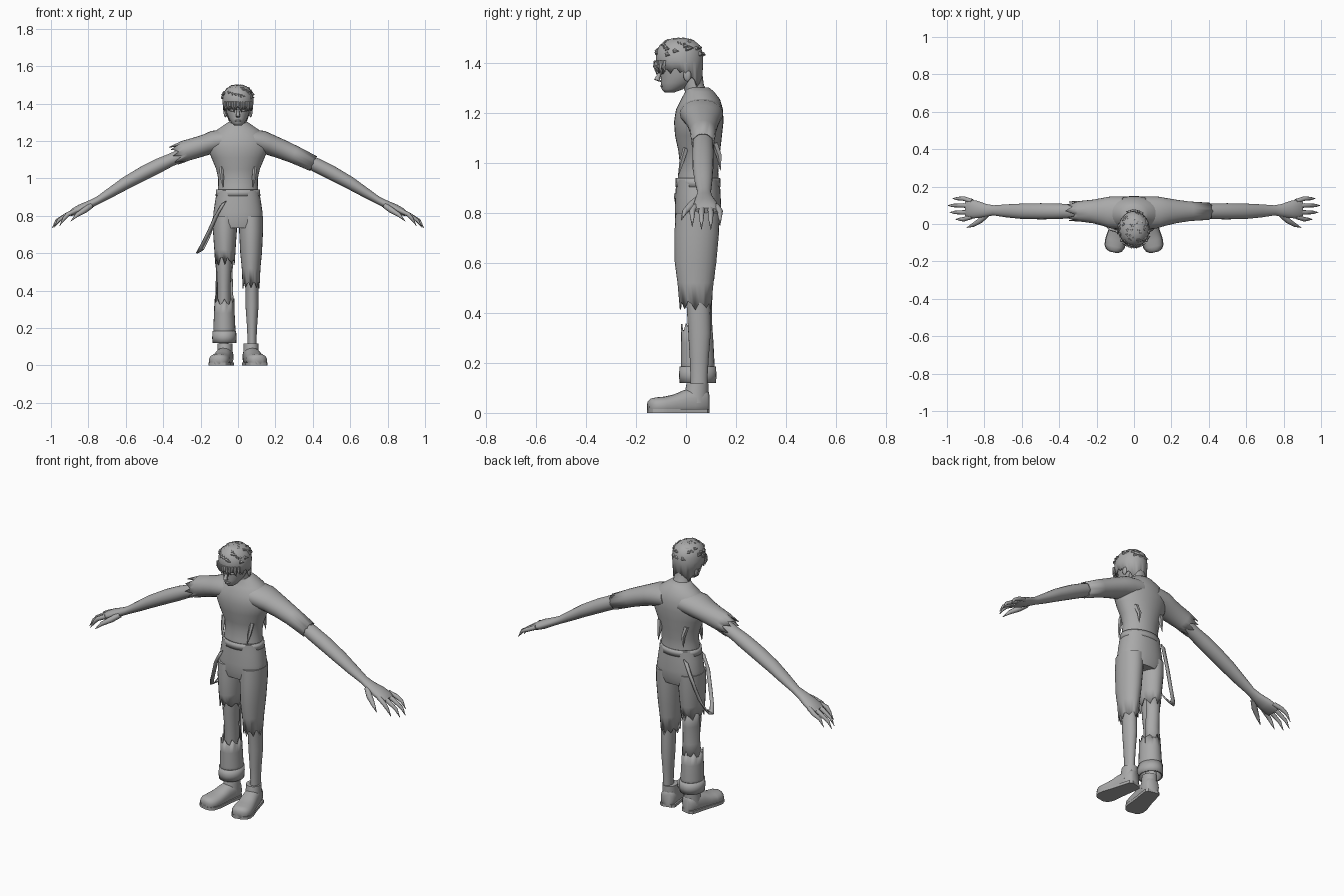
import bpy, math, random
from mathutils import Vector, Matrix

random.seed(4)
X, Y, Z = Vector((1, 0, 0)), Vector((0, 1, 0)), Vector((0, 0, 1))
grey = bpy.data.materials.new("plain_grey")
grey.diffuse_color = (0.4, 0.4, 0.4, 1)


def make(name, verts, faces, thick=0, angle=50):
    me = bpy.data.meshes.new(name)
    me.from_pydata(verts, [], faces)
    me.materials.append(grey)
    ob = bpy.data.objects.new(name, me)
    bpy.context.collection.objects.link(ob)
    bpy.ops.object.select_all(action='DESELECT')
    ob.select_set(True)
    bpy.context.view_layer.objects.active = ob
    bpy.ops.object.mode_set(mode='EDIT')
    bpy.ops.mesh.select_all(action='SELECT')
    bpy.ops.mesh.normals_make_consistent(inside=False)
    bpy.ops.object.mode_set(mode='OBJECT')
    if thick:
        m = ob.modifiers.new("cloth", 'SOLIDIFY')
        m.thickness = thick
    bpy.ops.object.shade_smooth_by_angle(angle=math.radians(angle))
    return ob


def loft(name, rings, u=X, v=Y, n=24, jag=0, caps=(True, True), thick=0, power=1.0, shape=None):
    """Rings are (centre, radius along u, radius along v); jag tears the last ring."""
    axis = (Vector(rings[-1][0]) - Vector(rings[0][0])).normalized()
    verts, faces = [], []
    for i, (c, ru, rv) in enumerate(rings):
        for k in range(n):
            a = 2 * math.pi * k / n
            ca, sa = math.cos(a), math.sin(a)
            p = Vector(c) + u * ru * math.copysign(abs(ca) ** power, ca) \
                + v * rv * math.copysign(abs(sa) ** power, sa)
            if jag and i == len(rings) - 1:
                p += axis * jag * (random.uniform(.4, 1) if k % 3 == 0 else random.uniform(-.4, .2))
            verts.append(shape(p) if shape else p)
    for i in range(len(rings) - 1):
        for k in range(n):
            a, b = i * n + k, i * n + (k + 1) % n
            faces.append((a, b, b + n, a + n))
    if caps[0]:
        faces.append(tuple(range(n)))
    if caps[1]:
        faces.append(tuple(range(len(verts) - n, len(verts))))
    return make(name, verts, faces, thick)


def upright(name, rows, cx=0, **kw):
    """Rows are (z, centre y, half width, half depth)."""
    return loft(name, [((cx, y, z), rx, ry) for z, y, rx, ry in rows], **kw)


def tube(name, pts, radii, n=8):
    d = (Vector(pts[-1]) - Vector(pts[0])).normalized()
    u = d.cross(X if abs(d.x) < .7 else Y).normalized()
    return loft(name, [(p, r, r) for p, r in zip(pts, radii)], u, d.cross(u), n)


def ball(name, c, r):
    rows = [(c[2] + r[2] * math.sin(t), c[1], r[0] * math.cos(t), r[1] * math.cos(t))
            for t in [math.radians(d) for d in (-88, -60, -30, 0, 30, 60, 88)]]
    return upright(name, rows, c[0], n=12)


# Head, neck and face
upright("head", [(1.282, -.066, .018, .018), (1.295, -.055, .034, .042), (1.32, -.035, .049, .065),
                 (1.35, -.022, .061, .080), (1.39, -.020, .068, .085), (1.43, -.022, .071, .086),
                 (1.47, -.025, .058, .07), (1.49, -.025, .03, .04)], n=28)
loft("neck", [((0, .055, 1.24), .06, .055), ((0, .045, 1.28), .05, .047), ((0, .03, 1.31), .046, .042),
              ((0, .02, 1.36), .046, .045)])
tube("nose", [(0, -.096, 1.372), (0, -.112, 1.345), (0, -.116, 1.333), (0, -.1, 1.325)],
     [.005, .009, .012, .008])
ball("lips", (0, -.094, 1.308), (.017, .009, .006))
for s in (-1, 1):
    ball("eye", (s * .028, -.092, 1.362), (.013, .008, .006))
    ball("brow", (s * .029, -.094, 1.377), (.02, .009, .005))
    ball("ear", (s * .068, .005, 1.352), (.009, .016, .026))


# Hair cap, cut high over the face and low on the nape
def hairline(p):
    if p.z < 1.40:
        p.z -= .055 * max(0, min(1, (p.y + .03) / .08))
    return p


upright("hair", [(1.5, -.025, .02, .025), (1.492, -.025, .046, .056), (1.47, -.025, .070, .082),
                 (1.44, -.026, .081, .094), (1.41, -.026, .083, .095), (1.375, -.024, .078, .089)],
        n=42, jag=.018, caps=(True, False), thick=.006, shape=hairline)
for k in range(46):
    a, e = k * 2.4, math.radians(random.uniform(5, 80))
    d = Vector((math.cos(a) * math.cos(e), math.sin(a) * math.cos(e), math.sin(e)))
    c = Vector((0, -.026, 1.425)) + Vector((d.x * .076, d.y * .087, d.z * .065))
    tip = c + d * .016 + Vector((-d.y, d.x, -.2)) * .02
    tube("hair_tuft", [c, c + d * .010, tip], [.013, .009, .001], 5)
for k in range(11):
    x = -.066 + k * .0132
    y = -.026 - .095 * math.sqrt(1 - (x / .086) ** 2)
    tube("fringe", [(x, y, 1.41), (x, y - .003, 1.385), (x + .006, y + .004, 1.352 + .012 * (k % 3))],
         [.008, .008, .001], 5)

# Shirt body and torn hem
upright("shirt", [(1.302, .045, .05, .047), (1.285, .055, .075, .058), (1.255, .058, .118, .078),
                  (1.215, .054, .155, .094), (1.165, .051, .165, .099), (1.11, .05, .142, .094),
                  (1.05, .053, .117, .084), (1.0, .053, .106, .078), (.96, .049, .106, .08),
                  (.92, .049, .11, .084)], n=32, caps=(True, False))
for s in (-1, 1):
    tube("shirt_shred", [(s * .085, .115, 1.08), (s * .075, .133, 1.03), (s * .08, .138, .97)], [.014, .012, .001], 5)
    tube("shirt_shred", [(s * .09, .0, 1.06), (s * .085, -.018, 1.0), (s * .08, -.03, .95)], [.012, .01, .001], 5)

# Arms with sleeves, hands and clawed fingers
for s in (-1, 1):
    v = Vector((s * .4, 0, .92))
    row = lambda rows: [((s * x, y, z), ru, rv) for x, y, z, ru, rv in rows]
    loft("arm", row([(.15, .068, 1.18, .05, .045), (.26, .068, 1.14, .042, .038), (.36, .068, 1.098, .039, .034),
                     (.42, .068, 1.07, .042, .038), (.5, .068, 1.03, .043, .038), (.6, .068, .975, .041, .034),
                     (.68, .07, .925, .035, .027), (.75, .073, .882, .027, .02), (.79, .073, .862, .034, .021),
                     (.84, .078, .838, .047, .024), (.88, .08, .820, .05, .02), (.9, .08, .81, .044, .012)]), Y, v, 20)
    start = [(.05, .06, 1.205, .088, .062), (.12, .062, 1.196, .086, .062), (.17, .065, 1.18, .074, .056)]
    if s > 0:
        loft("long_sleeve", row(start + [(.23, .067, 1.157, .062, .052), (.3, .068, 1.128, .052, .048),
                                         (.40, .068, 1.08, .046, .043)]), Y, v, 24, .006, (True, False), .005)
    else:
        loft("torn_sleeve", row(start + [(.22, .067, 1.165, .063, .056), (.28, .068, 1.148, .056, .056),
                                         (.32, .068, 1.128, .052, .052)]), Y, v, 24, .05, (True, False), .005)
    for k, (reach, drop) in enumerate([(.955, .745), (.985, .735), (.995, .733), (.97, .75)]):
        y = .04 + k * .027
        y2 = .025 + k * .037
        tube("finger", [(s * .865, y, .828), (s * .91, y2, .808), (s * (reach - .025), y2, drop + .04), (s * reach, y2, drop)],
             [.013, .012, .009, .001])
    tube("thumb", [(s * .785, .05, .855), (s * .82, .02, .83), (s * .86, -.005, .805), (s * .895, -.02, .77)],
         [.015, .016, .011, .001])

# Trousers: hips, waistband, long leg and torn leg
upright("hips", [(.935, .048, .113, .087), (.88, .048, .122, .090), (.82, .048, .131, .093),
                 (.77, .047, .132, .092), (.735, .045, .122, .082)], n=32, power=.9)
upright("waistband", [(.94, .048, .117, .089), (.905, .048, .12, .091)], n=32, caps=(False, False), thick=.008)
upright("long_trouser_leg", [(.8, .046, .064, .088), (.72, .043, .064, .089), (.6, .038, .058, .083),
                             (.52, .038, .050, .072), (.44, .038, .045, .062)], .07,
        jag=.03, caps=(True, False), thick=.005)
upright("torn_trouser_leg", [(.8, .046, .064, .088), (.72, .043, .064, .089), (.62, .04, .057, .082),
                             (.565, .04, .052, .074)], -.07, jag=.03, caps=(True, False), thick=.005)
upright("lower_trouser_piece", [(.12, .047, .06, .068), (.2, .047, .059, .067), (.28, .045, .055, .065),
                                (.335, .043, .053, .062)], -.073, jag=.025, caps=(False, False), thick=.005)
upright("trouser_cuff", [(.12, .047, .064, .073), (.15, .047, .065, .075), (.185, .047, .063, .073)], -.073,
        caps=(False, False), thick=.006)

# Back panel joining both torn pieces behind the knee
strip = [(.6, .05, .072), (.5, .046, .066), (.4, .048, .062), (.3, .054, .064)]
pv = [(-.072 + rx * math.cos(a), .042 + ry * math.sin(a), z) for z, rx, ry in strip
      for a in [math.radians(20 + 20 * k) for k in range(9)]]
make("back_trouser_panel", pv, [(i * 9 + k, i * 9 + k + 1, i * 9 + k + 10, i * 9 + k + 9)
                               for i in range(3) for k in range(8)], .005)

# Bare legs
for s in (-1, 1):
    upright("lower_leg", [(.62, .045, .046, .055), (.5, .045, .039, .052), (.42, .05, .035, .047),
                          (.32, .054, .035, .045), (.22, .053, .028, .038), (.14, .052, .024, .034),
                          (.06, .05, .026, .035)], s * .075, n=20)

# Shoes, turned outward
for s in (-1, 1):
    turn = Matrix.Translation((s * .068, .05, 0)) @ Matrix.Rotation(s * math.radians(12), 4, 'Z')

    def place(p):
        return turn @ Vector((p.x, p.y, max(p.z, .004)))

    rows = [(.04, .045, .025, .04), (.028, .045, .039, .05), (-.02, .045, .043, .053), (-.06, .04, .045, .051),
            (-.1, .032, .049, .042), (-.14, .028, .054, .037), (-.175, .027, .052, .035),
            (-.195, .026, .04, .031), (-.206, .024, .02, .022)]
    loft("shoe", [((0, y, z), rx, rz) for y, z, rx, rz in rows], X, Z, 24, power=.85, shape=place)
    loft("shoe_collar", [((0, -.012, .04), .043, .05), ((0, -.008, .08), .041, .048), ((0, -.004, .118), .040, .044)],
         shape=place)
    outline = [(rx + .003, y) for y, z, rx, rz in rows]
    outline = outline + [(-x, y) for x, y in reversed(outline)]
    n = len(outline)
    sole = [place(Vector((x, y, z))) for z in (0, .016) for x, y in outline]
    for i in range(n):
        sole[i].z = 0
    make("sole", sole, [tuple(range(n)), tuple(range(n, 2 * n))] +
         [(i, (i + 1) % n, (i + 1) % n + n, i + n) for i in range(n)], 0, 30)

# Loose belt strap hanging in a loop at the hip
path = [(-.075, -.048, .87), (-.115, -.035, .80), (-.155, .0, .71), (-.19, .035, .64), (-.208, .065, .605),
        (-.195, .09, .61), (-.165, .11, .67), (-.13, .125, .77), (-.09, .135, .89)]
sv = [Vector(p) + d for p in path for d in (Vector((-.013, 0, -.008)), Vector((.013, 0, .008)))]
make("belt_strap", sv, [(2 * i, 2 * i + 1, 2 * i + 3, 2 * i + 2) for i in range(len(path) - 1)], .007)
